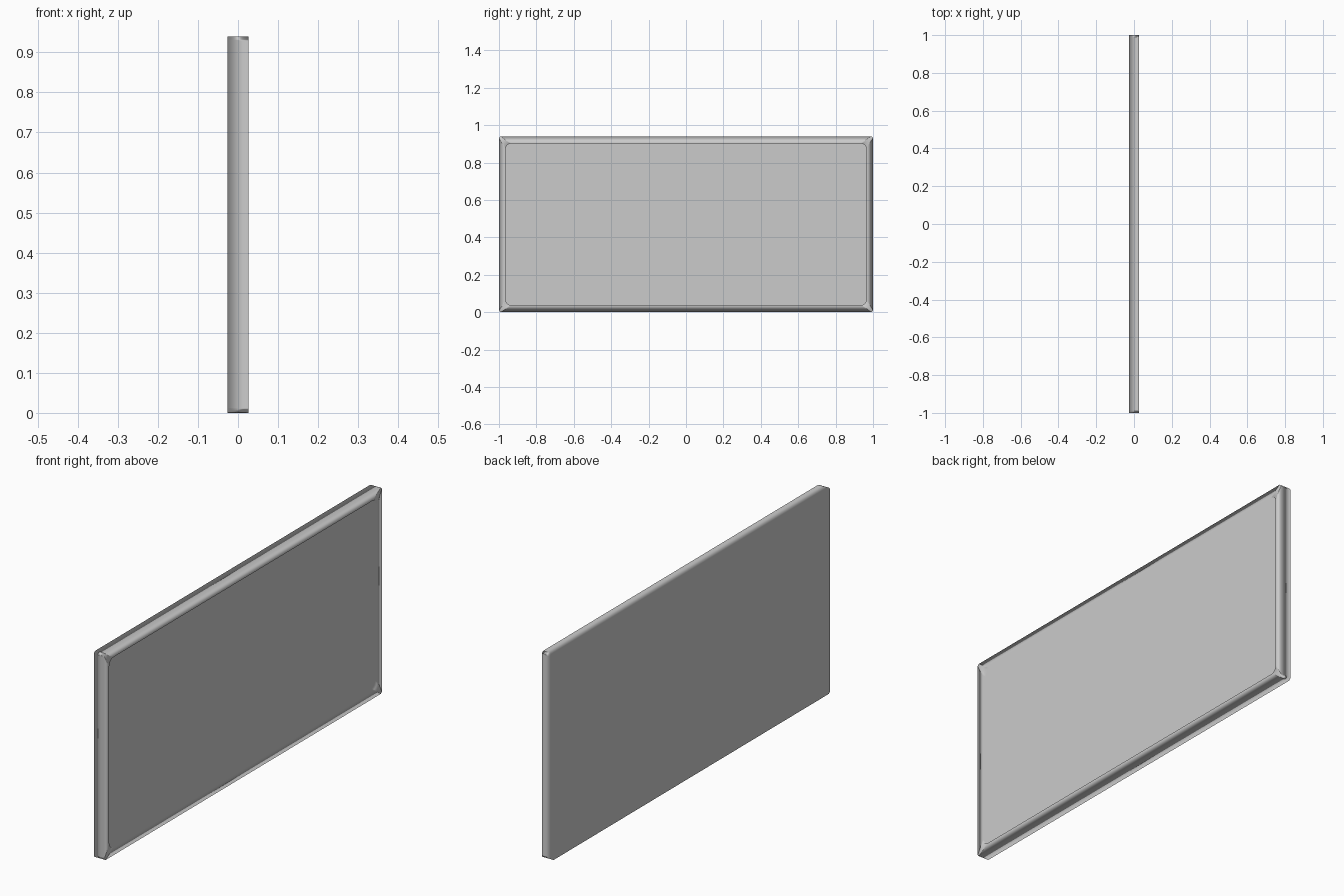
import bpy, bmesh, math

if "Cube" in bpy.data.objects:
    bpy.data.objects.remove(bpy.data.objects["Cube"])

BACK, FRONT, FLOOR = -0.026, 0.026, 0.010   # x planes of the slab and the recess floor
MID_Z = 0.47


def rounded_ring(bm, x, half_y, half_z, radius, steps=5):
    """Rounded rectangle of vertices in the plane at x."""
    ring = []
    for i, (sy, sz) in enumerate(((1, 1), (-1, 1), (-1, -1), (1, -1))):
        for k in range(steps + 1):
            a = math.pi / 2 * (i + k / steps)
            y = sy * (half_y - radius) + radius * math.cos(a)
            z = sz * (half_z - radius) + radius * math.sin(a)
            ring.append(bm.verts.new((x, y, MID_Z + z)))
    return ring


def bridge(bm, a, b):
    n = len(a)
    for i in range(n):
        j = (i + 1) % n
        bm.faces.new((a[i], a[j], b[j], b[i]))


# Slab with a thin raised rim around a shallow recess on the +x face
bm = bmesh.new()
rings = [
    rounded_ring(bm, BACK, 1.0, 0.47, 0.012),
    rounded_ring(bm, FRONT, 1.0, 0.47, 0.012),
    rounded_ring(bm, FRONT, 0.965, 0.433, 0.032),
    rounded_ring(bm, FLOOR, 0.965, 0.433, 0.032),
]
for a, b in zip(rings, rings[1:]):
    bridge(bm, a, b)
bm.faces.new(rings[0])
bm.faces.new(rings[-1])
bmesh.ops.recalc_face_normals(bm, faces=bm.faces)
for f in bm.faces:
    f.smooth = True

mesh = bpy.data.meshes.new("framed_panel")
bm.to_mesh(mesh)
bm.free()
panel = bpy.data.objects.new("framed_panel", mesh)
bpy.context.collection.objects.link(panel)

# Soft edges while the large faces stay flat
weighted = panel.modifiers.new("weighted_normals", 'WEIGHTED_NORMAL')
weighted.mode = 'FACE_AREA'
weighted.weight = 100
